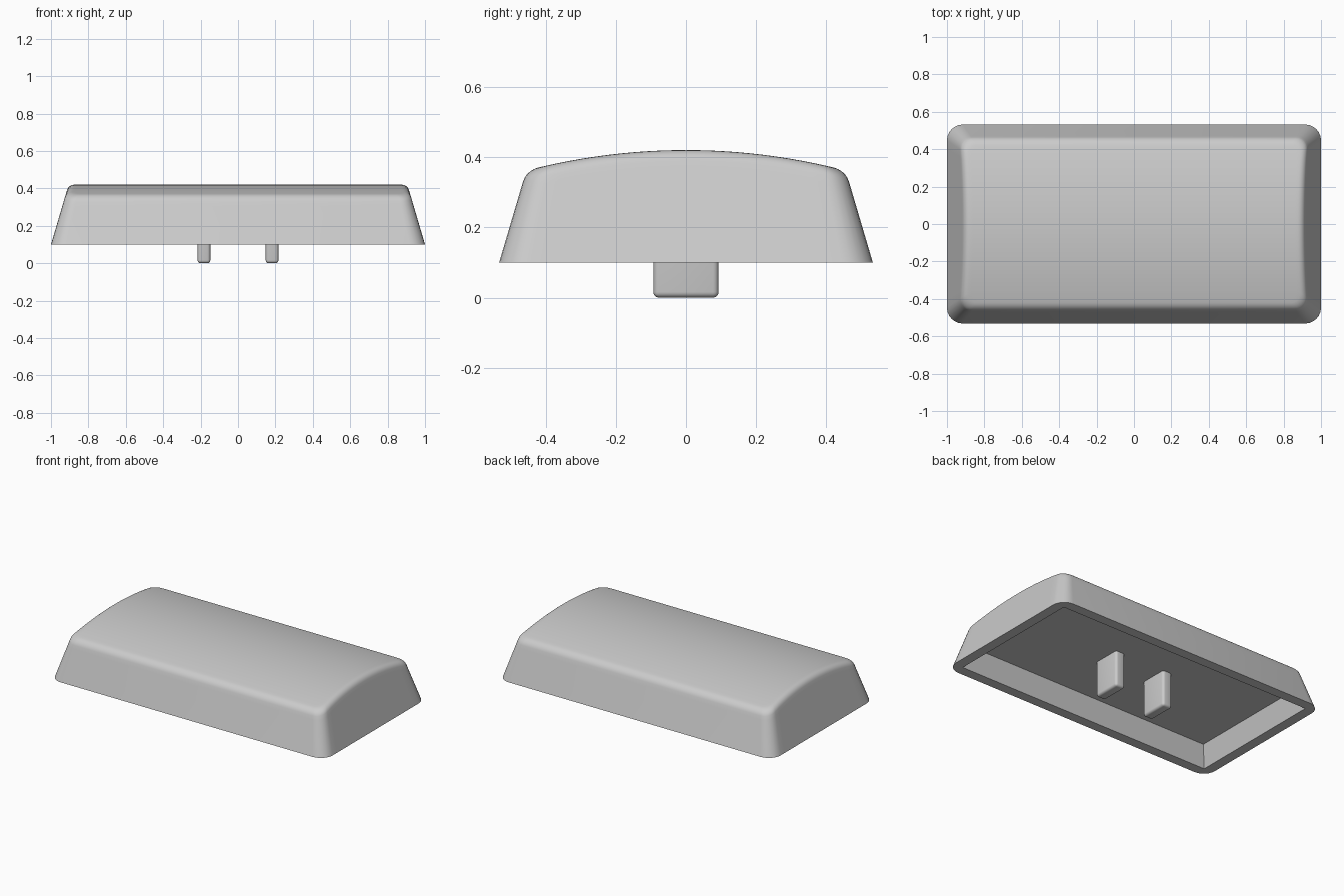
import bpy, bmesh, math

if "Cube" in bpy.data.objects:
    bpy.data.objects.remove(bpy.data.objects["Cube"])

BASE_Z, PEAK_Z, CROWN_R = 0.10, 0.42, 1.8    # rim height, crown peak, crown radius
HALF_X, HALF_Y, SLOPE = 1.0, 0.532, 0.295    # base half sizes, wall taper
FILLET, RIM, CEILING_Z = 0.04, 0.066, 0.235

grey = bpy.data.materials.new("light_grey")
grey.diffuse_color = (0.6, 0.6, 0.6, 1)
grey.use_nodes = True
grey.node_tree.nodes["Principled BSDF"].inputs["Base Color"].default_value = grey.diffuse_color


def finish(name, bm):
    bmesh.ops.recalc_face_normals(bm, faces=bm.faces[:])
    mesh = bpy.data.meshes.new(name)
    bm.to_mesh(mesh)
    bm.free()
    mesh.materials.append(grey)
    ob = bpy.data.objects.new(name, mesh)
    bpy.context.collection.objects.link(ob)
    bpy.ops.object.select_all(action='DESELECT')
    bpy.context.view_layer.objects.active = ob
    ob.select_set(True)
    bpy.ops.object.shade_smooth_by_angle(angle=math.radians(32))
    return ob


def half_outline(inset, r):
    """Right half of a rounded rectangle, ordered front to back."""
    cx, cy = HALF_X - inset - r, HALF_Y - inset - r
    arc = [math.radians(15 * i) for i in range(7)]
    front = [(cx + r * math.sin(a), -cy - r * math.cos(a)) for a in arc]
    side = [(cx + r, cy * (i / 10 - 1)) for i in range(1, 20)]
    return front + side + [(x, -y) for x, y in reversed(front)]


def crown(y):
    return PEAK_Z - CROWN_R + math.sqrt(CROWN_R ** 2 - y * y)


def flat_ring(inset, r, z):
    return [(x, y, z) for x, y in half_outline(inset, r)]


def crown_ring(drop, extra):
    """Ring lying a fixed drop below the crowned top."""
    pts = []
    for i in range(len(half_outline(0, 0.08))):
        z = PEAK_Z
        for _ in range(5):
            inset = SLOPE * (z - BASE_Z) + extra
            x, y = half_outline(inset, 0.085 - 0.3 * inset)[i]
            z = crown(y)
        pts.append((x, y, z - drop))
    return pts


# Cap: cavity ceiling, cavity wall, rim, tapered wall, top fillet, crowned top
depth = CEILING_Z - BASE_Z
rings = [flat_ring(RIM + SLOPE * depth, 0, CEILING_Z),
         flat_ring(RIM, 0, BASE_Z),
         flat_ring(0, 0.085, BASE_Z),
         crown_ring(0.05, -0.05 * SLOPE)]
tilt = math.atan(SLOPE)
reach = FILLET * math.tan((math.pi / 2 - tilt) / 2)
for k in range(6):
    a = tilt + (math.pi / 2 - tilt) * k / 5
    rings.append(crown_ring(FILLET * (1 - math.sin(a)), reach - FILLET * math.cos(a)))
rings.append(crown_ring(0, reach + 0.015))

bm = bmesh.new()
loops = []
for pts in rings:
    full = pts + [(-x, y, z) for x, y, z in reversed(pts)]
    loops.append([bm.verts.new(p) for p in full])
n = len(loops[0])
for a, b in zip(loops, loops[1:]):
    for i in range(n):
        j = (i + 1) % n
        bm.faces.new((a[i], a[j], b[j], b[i]))
for cap in (loops[0], loops[-1]):
    for i in range(n // 2 - 1):
        bm.faces.new((cap[i], cap[i + 1], cap[n - 2 - i], cap[n - 1 - i]))
bmesh.ops.remove_doubles(bm, verts=bm.verts[:], dist=1e-5)
finish("cap_shell", bm)

# Two mounting prongs hanging from the cavity ceiling
for side, name in ((-1, "left_prong"), (1, "right_prong")):
    bm = bmesh.new()
    bmesh.ops.create_cube(bm, size=1)
    top = CEILING_Z + 0.02
    for v in bm.verts:
        v.co = (side * 0.182 + v.co.x * 0.068, v.co.y * 0.186, (v.co.z + 0.5) * top)
    edges = [e for e in bm.edges if min(v.co.z for v in e.verts) < 0.01]
    bmesh.ops.bevel(bm, geom=edges, offset=0.016, segments=4, profile=0.5, affect='EDGES')
    finish(name, bm)
